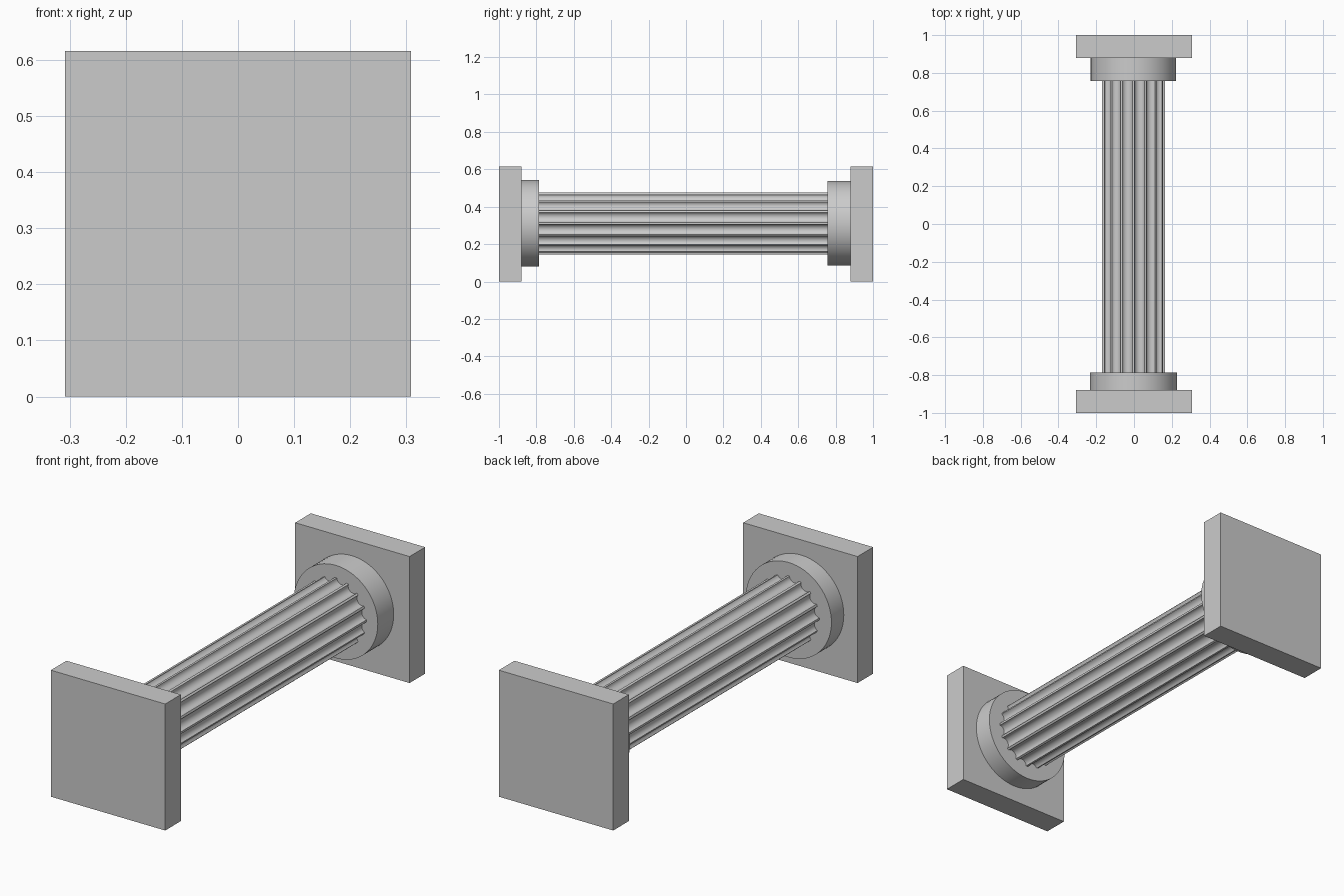
import bpy
import bmesh
from math import sin, cos, pi, radians
from mathutils import Vector

if "Cube" in bpy.data.objects:
    bpy.data.objects.remove(bpy.data.objects["Cube"])

stone = bpy.data.materials.new("grey stone")
stone.use_nodes = True
GREY = (0.6, 0.6, 0.6, 1)
stone.diffuse_color = GREY
stone.node_tree.nodes["Principled BSDF"].inputs["Base Color"].default_value = GREY

SIDE = 0.616
AXIS_X, AXIS_Z = -0.003, 0.311


def extrude_profile(name, profile, y0, y1, centre_x, centre_z, smooth=True):
    """Closed x-z outline extruded along y."""
    bm = bmesh.new()
    verts = [bm.verts.new((centre_x + x, y0, centre_z + z)) for x, z in profile]
    face = bm.faces.new(verts)
    grown = bmesh.ops.extrude_face_region(bm, geom=[face])["geom"]
    moved = [g for g in grown if isinstance(g, bmesh.types.BMVert)]
    bmesh.ops.translate(bm, verts=moved, vec=Vector((0, y1 - y0, 0)))
    bmesh.ops.recalc_face_normals(bm, faces=bm.faces)
    mesh = bpy.data.meshes.new(name)
    bm.to_mesh(mesh)
    bm.free()
    mesh.materials.append(stone)
    obj = bpy.data.objects.new(name, mesh)
    bpy.context.collection.objects.link(obj)
    if smooth:
        bpy.ops.object.select_all(action='DESELECT')
        obj.select_set(True)
        bpy.context.view_layer.objects.active = obj
        bpy.ops.object.shade_smooth_by_angle(angle=radians(35))
    return obj


def circle(radius, count=64):
    return [(radius * cos(2 * pi * i / count), radius * sin(2 * pi * i / count))
            for i in range(count)]


def fluted(radius, flutes=16, depth=0.023, ridge=0.16, steps=10):
    """Round outline with scooped grooves between narrow flat ridges."""
    points = []
    pitch = 2 * pi / flutes
    for f in range(flutes):
        for s in range(steps + 1):
            # Cosine spacing keeps the steep groove walls round
            across = (1 - cos(pi * s / steps)) / 2
            angle = pitch * (f + ridge / 2 + (1 - ridge) * across)
            r = radius - depth * sin(pi * s / steps)
            points.append((r * cos(angle), r * sin(angle)))
    return points


# Square end slabs
h = SIDE / 2
square = [(-h, -h), (h, -h), (h, h), (-h, h)]
extrude_profile("front_slab", square, -1, -0.88, 0, h, smooth=False)
extrude_profile("back_slab", square, 0.88, 1, 0, h, smooth=False)

# Round collars
extrude_profile("front_collar", circle(0.231), -0.88, -0.785, AXIS_X, AXIS_Z)
extrude_profile("back_collar", circle(0.226), 0.757, 0.88, AXIS_X, AXIS_Z)

# Fluted shaft
extrude_profile("shaft", fluted(0.166), -0.785, 0.757, AXIS_X, AXIS_Z)
